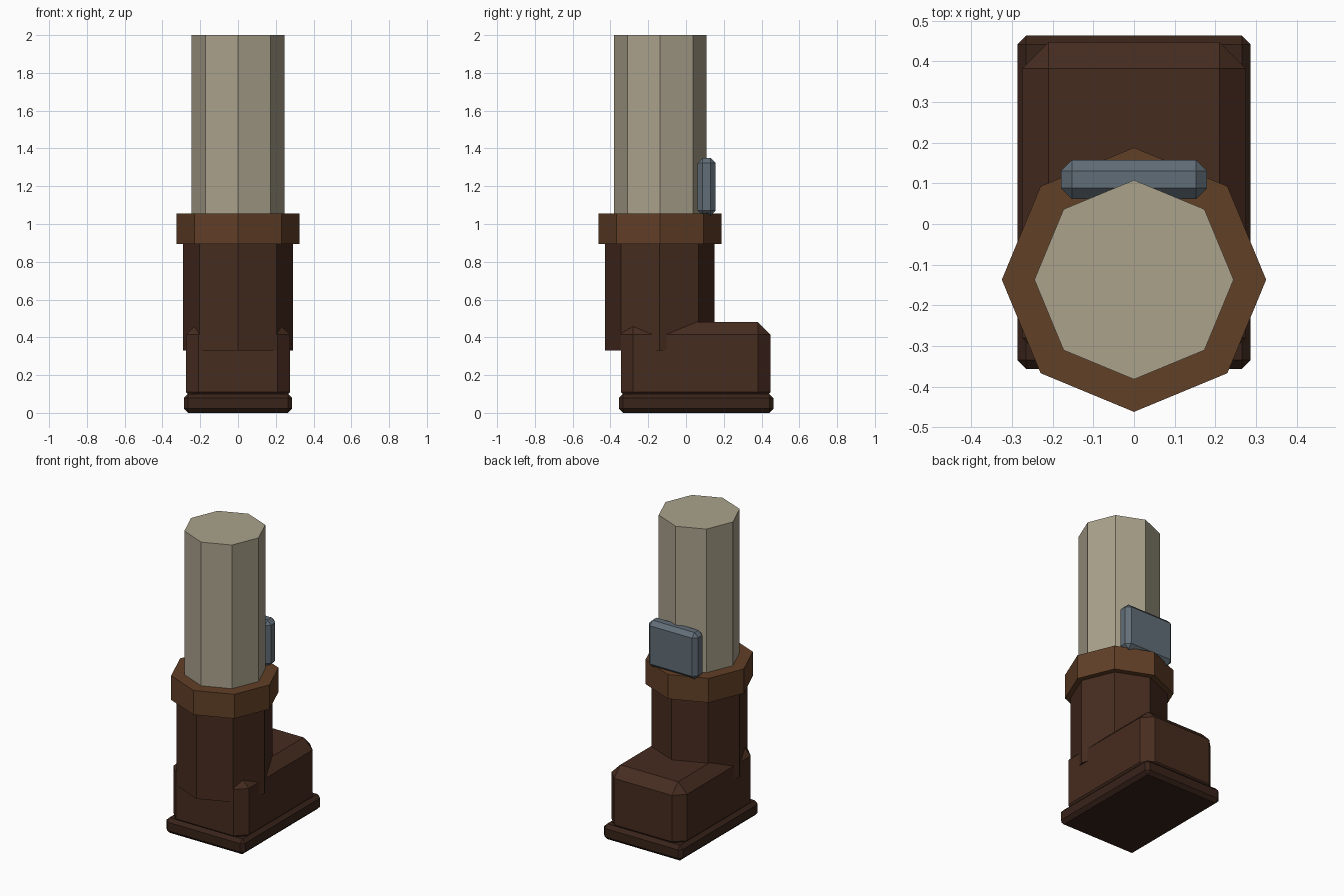
import bpy, bmesh
from mathutils import Matrix, Vector

if "Cube" in bpy.data.objects:
    bpy.data.objects.remove(bpy.data.objects["Cube"])


def material(name, rgb):
    m = bpy.data.materials.new(name)
    m.diffuse_color = (*rgb, 1)
    m.use_nodes = True
    m.node_tree.nodes["Principled BSDF"].inputs["Base Color"].default_value = m.diffuse_color
    return m


def add_object(name, bm, mat):
    mesh = bpy.data.meshes.new(name)
    bm.to_mesh(mesh)
    bm.free()
    mesh.materials.append(mat)
    ob = bpy.data.objects.new(name, mesh)
    bpy.context.collection.objects.link(ob)
    return ob


def octagon(name, radius, z0, z1, mat, y=-0.137):
    bm = bmesh.new()
    bmesh.ops.create_cone(bm, cap_ends=True, segments=8, radius1=radius, radius2=radius,
                          depth=z1 - z0, matrix=Matrix.Translation((0, y, (z0 + z1) / 2)))
    return add_object(name, bm, mat)


def chamfered_box(name, half_x, y, z, bevel, mat):
    bm = bmesh.new()
    bmesh.ops.create_cube(bm, size=1)
    bmesh.ops.scale(bm, vec=Vector((2 * half_x, y[1] - y[0], z[1] - z[0])), verts=bm.verts)
    bmesh.ops.translate(bm, vec=Vector((0, sum(y) / 2, sum(z) / 2)), verts=bm.verts)
    ob = add_object(name, bm, mat)
    mod = ob.modifiers.new("chamfer", 'BEVEL')
    mod.width = bevel
    mod.segments = 1
    return ob


cloth = material("cloth", (0.40, 0.36, 0.26))
leather = material("leather", (0.062, 0.025, 0.014))
trim = material("trim_leather", (0.12, 0.05, 0.02))
dark = material("sole_leather", (0.04, 0.017, 0.01))
steel = material("steel", (0.12, 0.155, 0.185))

# Leg, boot cuff and boot shaft
octagon("leg", 0.245, 0.95, 2.0, cloth)
octagon("boot_cuff", 0.325, 0.895, 1.055, trim)
octagon("boot_shaft", 0.29, 0.33, 0.95, leather, -0.14)

# Foot and sole
chamfered_box("boot_foot", 0.275, (-0.345, 0.447), (0.045, 0.48), 0.065, leather)
chamfered_box("boot_sole", 0.287, (-0.356, 0.464), (0.0, 0.1), 0.022, dark)

# Plate behind the leg
chamfered_box("back_plate", 0.18, (0.061, 0.157), (1.045, 1.35), 0.027, steel)
